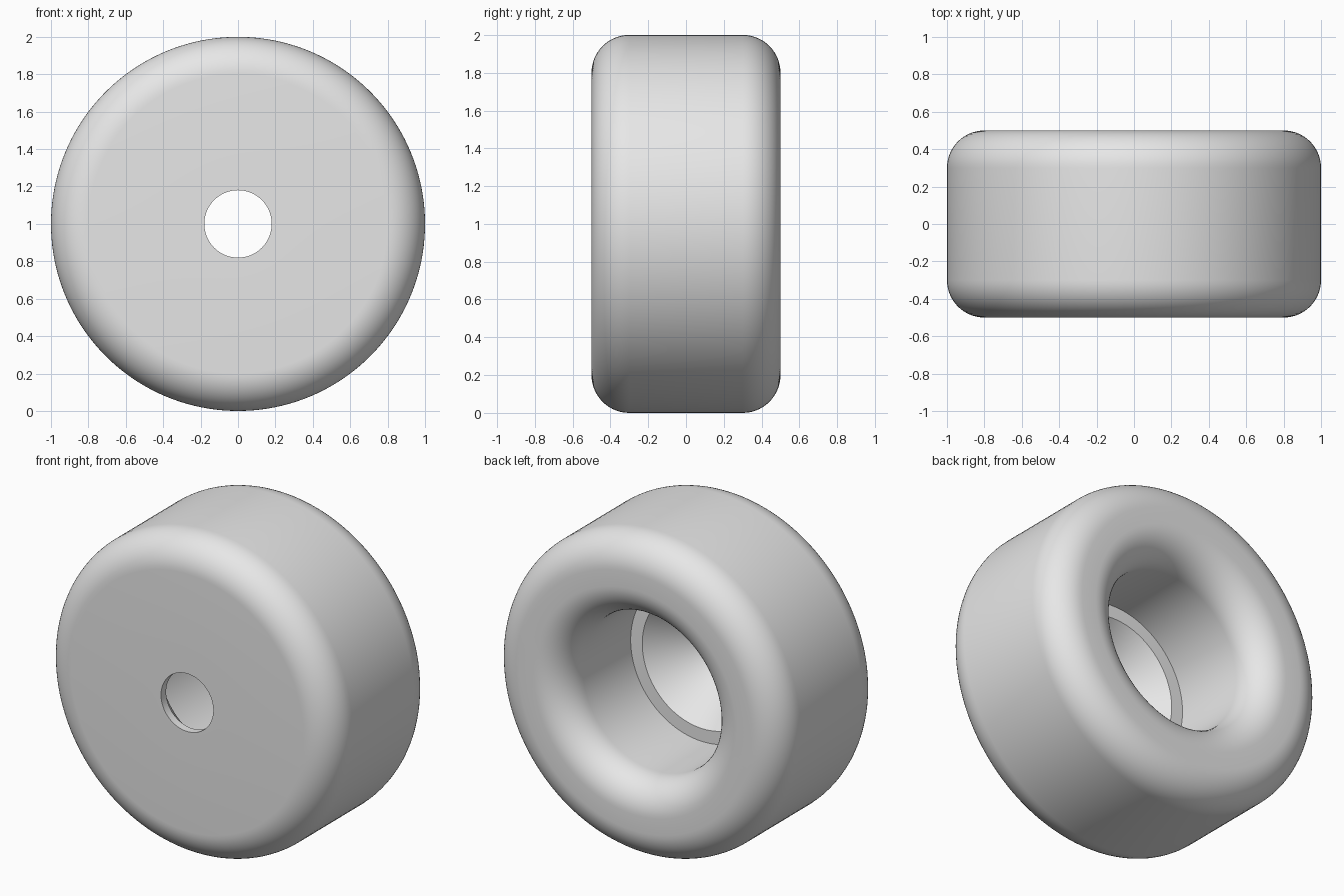
import bpy, bmesh, math
from mathutils import Vector

cube = bpy.data.objects.get("Cube")
if cube:
    bpy.data.objects.remove(cube, do_unlink=True)

SEGMENTS = 160
FILLET = 0.2


def arc(radius, y, start, end, steps=14):
    """Quarter-round points as (radius, y) about a centre, angles in degrees."""
    angles = [math.radians(start + (end - start) * i / steps) for i in range(steps + 1)]
    return [(radius + FILLET * math.cos(a), y + FILLET * math.sin(a)) for a in angles]


# Cross-section: screw hole, rounded outer body, rounded mouth, stepped bore, countersink
profile = [(0.18, -0.45), (0.18, -0.5)]
profile += arc(0.8, -0.3, -90, 0)
profile += arc(0.8, 0.3, 0, 90)
profile += arc(0.7, 0.3, 90, 180)
profile += [(0.5, -0.17), (0.42, -0.17)]

# Revolve the closed section around the y axis
bm = bmesh.new()
verts = [bm.verts.new((r, y, 1)) for r, y in profile]
edges = [bm.edges.new((v, verts[(i + 1) % len(verts)])) for i, v in enumerate(verts)]
bmesh.ops.spin(bm, geom=verts + edges, cent=Vector((0, 0, 1)), axis=Vector((0, 1, 0)),
               angle=math.tau, steps=SEGMENTS, use_duplicate=False)
bmesh.ops.remove_doubles(bm, verts=bm.verts, dist=0.0001)
bmesh.ops.recalc_face_normals(bm, faces=bm.faces)
mesh = bpy.data.meshes.new("round_foot")
bm.to_mesh(mesh)
bm.free()

foot = bpy.data.objects.new("round_foot", mesh)
bpy.context.collection.objects.link(foot)

# Single plain grey
grey = bpy.data.materials.new("light_grey")
grey.use_nodes = True
colour = (0.8, 0.8, 0.8, 1)
grey.diffuse_color = colour
grey.node_tree.nodes["Principled BSDF"].inputs["Base Color"].default_value = colour
mesh.materials.append(grey)

# Smooth rounds with crisp steps
bpy.ops.object.select_all(action="DESELECT")
foot.select_set(True)
bpy.context.view_layer.objects.active = foot
bpy.ops.object.shade_smooth_by_angle(angle=math.radians(30))
